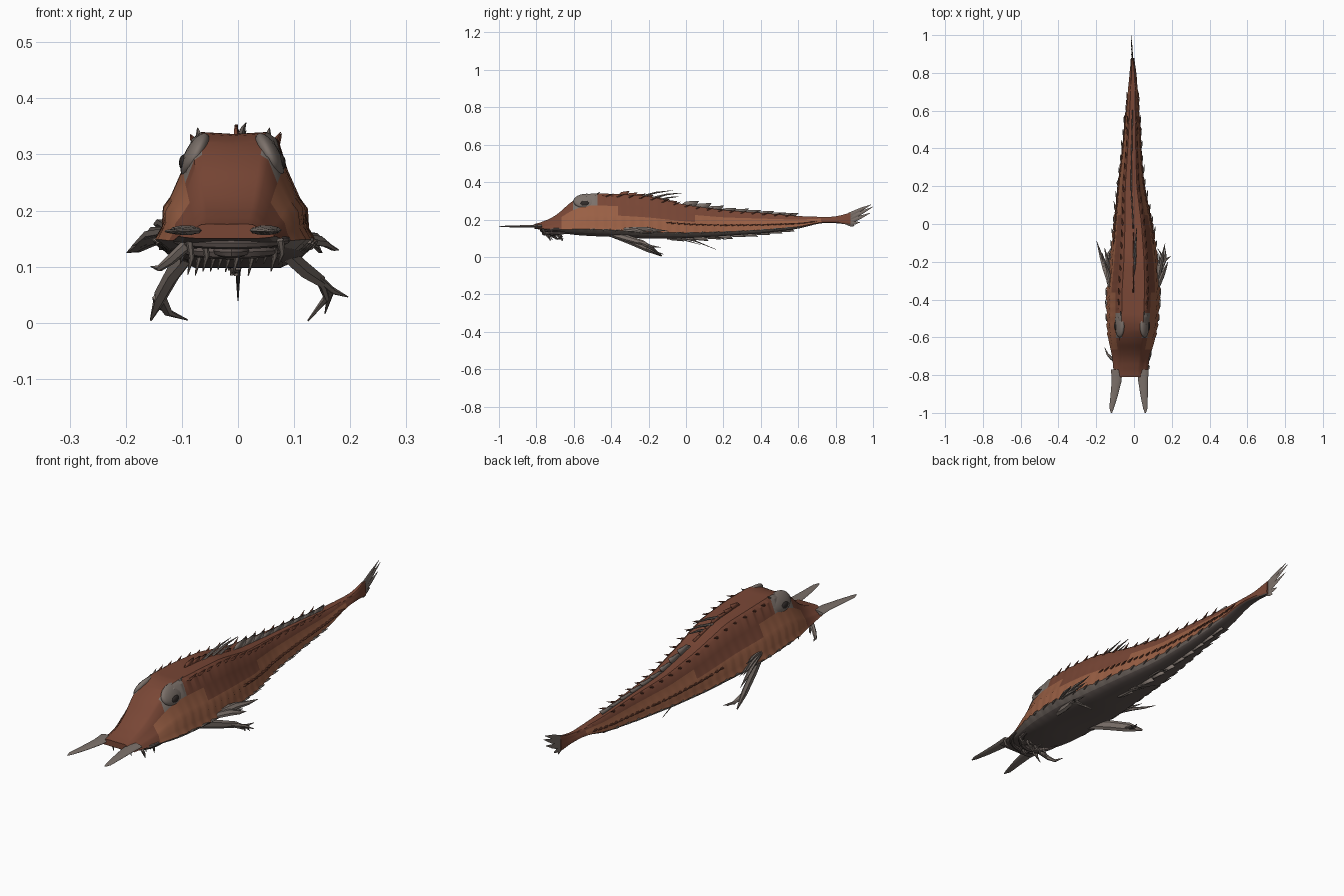
import bpy, bmesh, math, random
from mathutils import Vector

random.seed(4)
if "Cube" in bpy.data.objects:
    bpy.data.objects.remove(bpy.data.objects["Cube"])


def material(name, rgb):
    m = bpy.data.materials.new(name)
    m.use_nodes = True
    m.diffuse_color = (*rgb, 1)
    m.node_tree.nodes["Principled BSDF"].inputs["Base Color"].default_value = (*rgb, 1)
    return m


BROWN = material("dark red brown", (0.19, 0.062, 0.036))
ORANGE = material("orange brown", (0.32, 0.115, 0.058))
GREY = material("warm grey", (0.20, 0.165, 0.145))
BELLY = material("dark belly grey", (0.115, 0.09, 0.082))
BLACK = material("eye black", (0.03, 0.024, 0.022))


def finish(name, bm, *mats, angle=35):
    bmesh.ops.recalc_face_normals(bm, faces=bm.faces)
    me = bpy.data.meshes.new(name)
    bm.to_mesh(me)
    bm.free()
    ob = bpy.data.objects.new(name, me)
    bpy.context.collection.objects.link(ob)
    for m in mats:
        me.materials.append(m)
    bpy.ops.object.select_all(action="DESELECT")
    ob.select_set(True)
    bpy.context.view_layer.objects.active = ob
    bpy.ops.object.shade_smooth_by_angle(angle=math.radians(angle))
    return ob


def loft(bm, rings, rule=None):
    """Skin closed rings; rule(segment, y) picks the material slot."""
    vs = [[bm.verts.new(p) for p in r] for r in rings]
    n = len(vs[0])
    for a, b in zip(vs, vs[1:]):
        for j in range(n):
            f = bm.faces.new((a[j], a[(j + 1) % n], b[(j + 1) % n], b[j]))
            if rule:
                f.material_index = rule(j, f.calc_center_median().y)
    bm.faces.new(vs[0])
    bm.faces.new(vs[-1])


def tube(bm, pts, widths, flat=1.0, hint=(0, 0, 1), sides=6):
    """Tapered tube along pts; flat squashes it along the hint direction."""
    pts = [Vector(p) for p in pts]
    rings = []
    for i, p in enumerate(pts):
        d = (pts[min(i + 1, len(pts) - 1)] - pts[max(i - 1, 0)]).normalized()
        s = d.cross(Vector(hint)).normalized()
        u = s.cross(d)
        rings.append([p + widths[i] * (s * math.cos(t) + u * flat * math.sin(t))
                      for t in (k * math.tau / sides for k in range(sides))])
    loft(bm, rings)


# Body stations: y, centre x, half width, bottom z, top z
STATIONS = [
    (-0.81, -0.02, 0.086, 0.152, 0.172), (-0.70, -0.015, 0.1, 0.132, 0.215),
    (-0.60, -0.012, 0.127, 0.118, 0.308), (-0.52, -0.008, 0.137, 0.112, 0.341),
    (-0.36, -0.004, 0.142, 0.106, 0.336), (-0.2, 0, 0.128, 0.097, 0.325),
    (0, -0.004, 0.104, 0.1, 0.278), (0.2, -0.016, 0.072, 0.112, 0.25),
    (0.4, -0.012, 0.05, 0.126, 0.236), (0.6, -0.008, 0.035, 0.15, 0.218),
    (0.72, -0.006, 0.025, 0.182, 0.214), (0.8, -0.005, 0.018, 0.182, 0.214),
    (0.88, -0.008, 0.008, 0.17, 0.238)]


def lerp_at(y):
    y = min(max(y, STATIONS[0][0]), STATIONS[-1][0])
    for a, b in zip(STATIONS, STATIONS[1:]):
        if y <= b[0]:
            t = (y - a[0]) / (b[0] - a[0])
            return [p + (q - p) * t for p, q in zip(a, b)][1:]


def station(y):
    return [sum(c) / 3 for c in zip(lerp_at(y - 0.03), lerp_at(y), lerp_at(y + 0.03))]


# Half section, top to bottom: width factor, height factor
SECTION = [(0, 0.985), (0.42, 1), (0.53, 0.95), (0.66, 0.72), (0.82, 0.5), (0.89, 0.42),
           (0.93, 0.27), (1, 0.16), (0.86, 0.07), (0.6, 0), (0, 0)]
LAST = len(SECTION) - 1


def surface(y, k, side):
    cx, w, lo, hi = station(y)
    fx, fz = SECTION[k]
    return Vector((cx + side * w * fx, y, lo + (hi - lo) * fz))


def body_colour(j, y):
    j = min(j, 2 * LAST - 1 - j)
    if j >= 8:
        return 3
    if j == 7:
        return 2 if y < 0.62 else 0
    if j in (1, 2) and -0.61 < y < -0.47:
        return 2
    if y < -0.67 or y > 0.72 or j < 3 or (j == 3 and -0.36 < y < 0.05):
        return 0
    return 1


bm = bmesh.new()
rings = []
for i in range(141):
    y = -0.81 + 1.69 * i / 140
    ring = []
    for j in range(2 * LAST):
        k = j if j <= LAST else 2 * LAST - j
        p = surface(y, k, 1 if j <= LAST else -1)
        # Armour plates flare out at the ridges
        if k in (2, 5, 7) and y > -0.6:
            p.x += (p.x - station(y)[0]) * 0.05 * ((i % 4) / 3 - 0.4)
        ring.append(p)
    rings.append(ring)
loft(bm, rings, body_colour)
finish("armoured_body", bm, BROWN, ORANGE, GREY, BELLY)

# Rows of backward thorns on the ridges
for name, k, mat, start, stop, step in (("dorsal_thorns", 2, BROWN, -0.42, 0.6, 0.06),
                                        ("side_thorns", 5, BROWN, -0.1, 0.7, 0.032),
                                        ("lower_thorns", 7, GREY, -0.5, 0.6, 0.065)):
    bm = bmesh.new()
    for side in (-1, 1):
        y = start
        while y < stop:
            p = surface(y, k, side)
            size = 0.6 + 0.5 * random.random()
            lift = 0.013 if k == 2 else 0.003
            tip = p + Vector((side * 0.007, 0.034, lift)) * size
            tube(bm, [p - Vector((side * 0.003, 0.012, 0.003)), p, tip], [0.005, 0.006, 0.0006], 0.8)
            y += step
    finish(name, bm, mat)

# Brow ridges and eyes
for side, label in ((1, "left"), (-1, "right")):
    for part, mat, offset, size in (("brow", GREY, (0.066, -0.53, 0.298), (0.021, 0.072, 0.04)),
                                    ("eye", BLACK, (0.086, -0.54, 0.285), (0.009, 0.024, 0.015))):
        bm = bmesh.new()
        bmesh.ops.create_uvsphere(bm, u_segments=20, v_segments=12, radius=1)
        for v in bm.verts:
            v.co = Vector((side * offset[0] - 0.01, offset[1], offset[2])) + Vector(
                [a * b for a, b in zip(v.co, size)])
            if part == "brow":
                v.co.x -= side * (v.co.z - offset[2]) * 0.4
        finish(label + "_" + part, bm, mat, angle=60)
    bm = bmesh.new()
    p = Vector((side * 0.06 - 0.008, -0.49, 0.325))
    tube(bm, [p, p + Vector((side * 0.004, 0.03, 0.022))], [0.009, 0.001])
    finish(label + "_brow_thorn", bm, GREY)

# Flat snout horns
for label, x0, x1 in (("left", 0.048, 0.06), ("right", -0.092, -0.119)):
    bm = bmesh.new()
    tube(bm, [(x0, -0.77, 0.165), (x0, -0.83, 0.164), ((x0 + x1) / 2, -0.91, 0.163),
              (x1, -0.975, 0.163), (x1, -1.0, 0.163)],
         [0.03, 0.026, 0.019, 0.012, 0.003], 0.3, sides=10)
    finish(label + "_snout_horn", bm, GREY)


def jagged_fin(name, start, stop, teeth, height, edge, sign, mat):
    """Thin saw-edged fin along the midline; edge is 2 for bottom, 3 for top."""
    bm = bmesh.new()
    step = (stop - start) / teeth
    for i in range(teeth):
        y = start + i * step
        h = height * (0.7 + 0.5 * random.random()) * (1 - 0.5 * i / teeth)
        q = []
        for dy, lift in ((-0.2, -0.01), (1, -0.01), (1.35, h), (0.3, h * 0.55)):
            s = station(y + dy * step)
            q.append(bm.verts.new((s[0], y + dy * step, s[edge] + sign * lift)))
        bm.faces.new(q)
    ob = finish(name, bm, mat)
    mod = ob.modifiers.new("thickness", "SOLIDIFY")
    mod.thickness, mod.offset = 0.006, 0


jagged_fin("first_dorsal_fin", -0.36, -0.06, 7, 0.018, 3, 1, BROWN)
jagged_fin("second_dorsal_fin", -0.02, 0.58, 9, 0.028, 3, 1, GREY)
jagged_fin("anal_fin", -0.1, 0.56, 10, 0.022, 2, -1, GREY)

# Long spines of the dorsal and anal fins
bm = bmesh.new()
for y0, z0, y1, z1 in ((-0.25, 0.32, -0.07, 0.356), (-0.18, 0.315, -0.02, 0.342), (-0.15, 0.3, -0.04, 0.322)):
    tube(bm, [(0, y0, z0), (0.008, (y0 + y1) / 2, (z0 + z1) / 2 + 0.006), (0.014, y1, z1)],
         [0.007, 0.005, 0.001])
for y0, z0, y1, z1 in ((-0.05, 0.11, 0.16, 0.04), (-0.1, 0.1, 0.08, 0.065), (0.1, 0.11, 0.22, 0.09)):
    tube(bm, [(0, y0, z0), (0, (y0 + y1) / 2, (z0 + z1) / 2 + 0.008), (0, y1, z1)],
         [0.007, 0.004, 0.001])
finish("fin_spines", bm, GREY)

# Tail fin rays
bm = bmesh.new()
for z0, y1, z1 in ((0.228, 0.99, 0.28), (0.218, 0.965, 0.255), (0.207, 1.0, 0.268),
                   (0.2, 0.95, 0.222), (0.19, 0.985, 0.235), (0.18, 0.93, 0.185), (0.175, 0.9, 0.166)):
    tube(bm, [(-0.006, 0.83, 0.2), (-0.008, 0.88, z0), (-0.011, (0.88 + y1) / 2, (z0 + z1) / 2),
              (-0.015, y1, z1)], [0.012, 0.012, 0.009, 0.001], 0.3, hint=(1, 0, 0))
finish("tail_fin", bm, GREY)

# Side fins as bundles of flat rays
for label, root, tips in (
        ("right", (-0.115, -0.36, 0.16), ((-0.198, -0.09, 0.125), (-0.17, -0.15, 0.15),
                                          (-0.19, -0.13, 0.135), (-0.15, -0.2, 0.175), (-0.14, -0.17, 0.13))),
        ("left", (0.115, -0.36, 0.15), ((0.18, -0.2, 0.13), (0.165, -0.1, 0.14),
                                        (0.15, -0.18, 0.125), (0.14, -0.15, 0.14)))):
    bm = bmesh.new()
    root = Vector(root)
    for tip in tips:
        tip = Vector(tip)
        mid = root.lerp(tip, 0.55) + Vector((0, 0, 0.006))
        tube(bm, [root, mid, root.lerp(tip, 0.8), tip], [0.014, 0.015, 0.009, 0.001], 0.45, hint=(1, 0, 1))
    finish(label + "_pectoral_fin", bm, GREY)

# Leg-like belly fins
bm = bmesh.new()
tube(bm, [(-0.085, -0.4, 0.125), (-0.115, -0.3, 0.09), (-0.14, -0.2, 0.045), (-0.155, -0.13, 0.006)],
     [0.018, 0.022, 0.02, 0.004], 0.5, hint=(1, 0, 0))
for mid, tip in (((-0.125, -0.15, 0.018), (-0.09, -0.13, 0.005)), ((-0.14, -0.17, 0.03), (-0.115, -0.12, 0.014))):
    tube(bm, [(-0.14, -0.21, 0.045), mid, tip], [0.013, 0.01, 0.002], 0.6)
finish("right_belly_fin", bm, GREY)
bm = bmesh.new()
tube(bm, [(0.085, -0.4, 0.125), (0.115, -0.31, 0.098), (0.148, -0.23, 0.075), (0.158, -0.18, 0.045),
          (0.125, -0.13, 0.004)], [0.018, 0.018, 0.013, 0.009, 0.002], 0.6, hint=(1, 0, 0))
for tip in ((0.155, -0.14, 0.016), (0.196, -0.17, 0.046), (0.168, -0.13, 0.05)):
    tube(bm, [(0.14, -0.25, 0.08), (0.166, -0.19, 0.058), tip], [0.009, 0.007, 0.001])
finish("left_belly_fin", bm, GREY)

# Curled lips and cheek folds under the snout
bm = bmesh.new()
for half, front, z, r in ((0.1, -0.77, 0.148, 0.011), (0.085, -0.72, 0.132, 0.013), (0.03, -0.76, 0.132, 0.011)):
    arc = [math.pi * i / 12 for i in range(13)]
    tube(bm, [(-0.012 + half * math.cos(a), front + 0.1 - 0.1 * math.sin(a), z - 0.006 * math.sin(a))
              for a in arc], [r * (0.5 + 0.5 * math.sin(a)) for a in arc], sides=8)
finish("mouth_folds", bm, BELLY)

# Barbels
bm = bmesh.new()
for i in range(14):
    x = -0.1 + 0.175 * i / 13
    y = -0.77 + 0.09 * random.random()
    drop = 0.03 + 0.025 * random.random()
    tube(bm, [(x, y, 0.148), (x + 0.004, y + 0.01, 0.142 - drop / 2), (x - 0.003, y + 0.025, 0.138 - drop)],
         [0.007, 0.005, 0.001], hint=(0, 1, 0))
tube(bm, [(-0.09, -0.73, 0.14), (-0.12, -0.71, 0.112), (-0.14, -0.69, 0.097), (-0.155, -0.655, 0.1)],
     [0.011, 0.009, 0.006, 0.001])
finish("barbels", bm, GREY)
